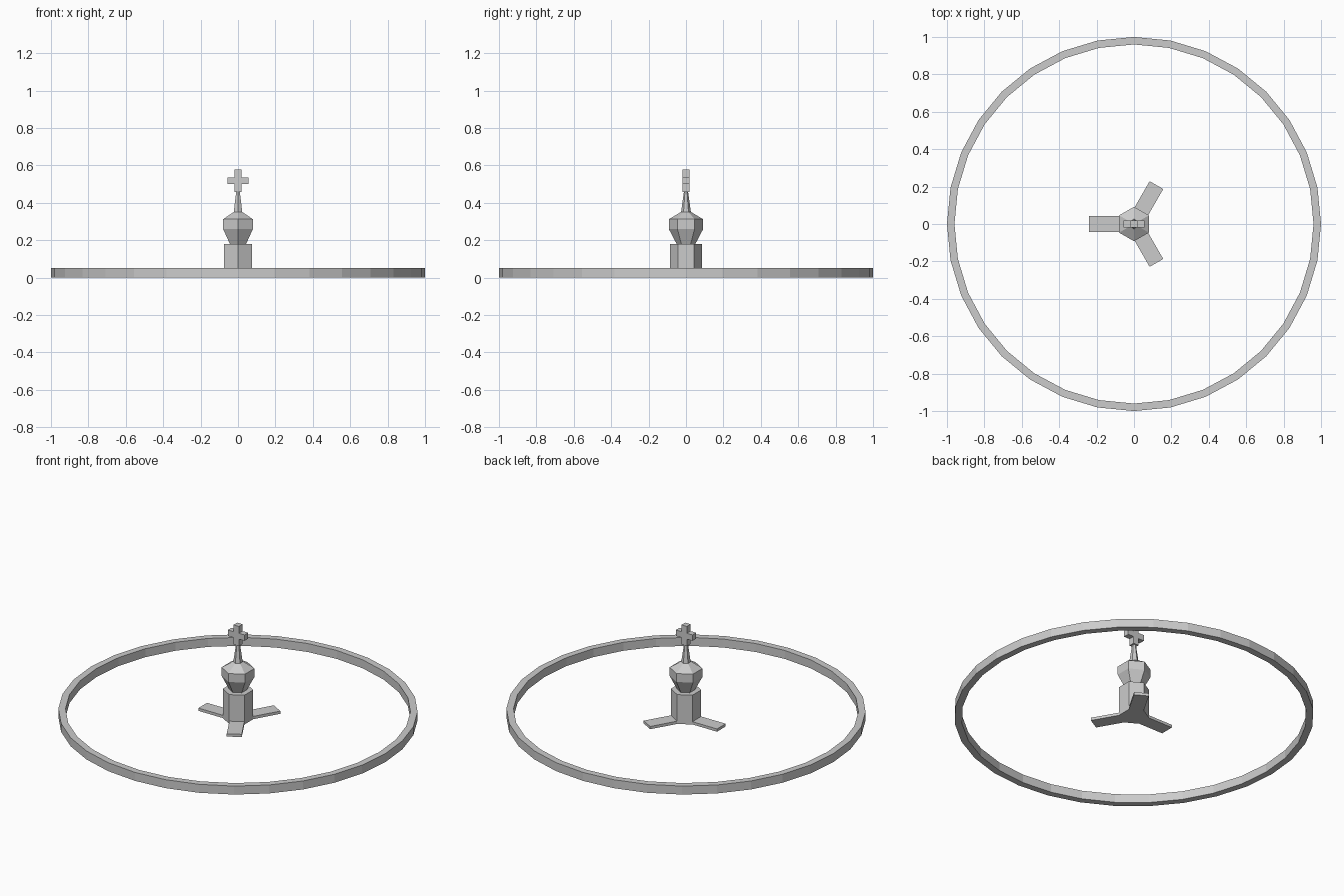
import bpy, bmesh, math
from mathutils import Matrix

if "Cube" in bpy.data.objects:
    bpy.data.objects.remove(bpy.data.objects["Cube"])


def finish(bm, name):
    bmesh.ops.recalc_face_normals(bm, faces=bm.faces)
    mesh = bpy.data.meshes.new(name)
    bm.to_mesh(mesh)
    bm.free()
    obj = bpy.data.objects.new(name, mesh)
    bpy.context.collection.objects.link(obj)
    return obj


def lathe(name, profile, sides, start=0.0, closed=False):
    """Loft rings of (radius, z); closed joins last ring to first, else caps."""
    bm = bmesh.new()
    rings = []
    for r, z in profile:
        angles = [start + 2 * math.pi * i / sides for i in range(sides)]
        rings.append([bm.verts.new((r * math.cos(a), r * math.sin(a), z)) for a in angles])
    pairs = list(zip(rings, rings[1:]))
    if closed:
        pairs.append((rings[-1], rings[0]))
    else:
        bm.faces.new(rings[0])
        bm.faces.new(rings[-1])
    for lo, hi in pairs:
        for i in range(sides):
            j = (i + 1) % sides
            bm.faces.new((lo[i], lo[j], hi[j], hi[i]))
    return finish(bm, name)


def prism(name, outline, matrix, depth):
    """Extrude a 2D outline by depth along the local z axis of matrix."""
    bm = bmesh.new()
    face = bm.faces.new([bm.verts.new((x, y, 0)) for x, y in outline])
    ext = bmesh.ops.extrude_face_region(bm, geom=[face])
    verts = [v for v in ext["geom"] if isinstance(v, bmesh.types.BMVert)]
    bmesh.ops.translate(bm, verts=verts, vec=(0, 0, depth))
    bm.transform(matrix)
    return finish(bm, name)


# Outer hoop
lathe("outer_ring", [(1, 0), (1, 0.052), (0.96, 0.052), (0.96, 0)], 32, closed=True)

# Hexagonal column, bulb and spire, corners facing front and back
HEX = math.radians(30)
lathe("column", [(0.085, 0), (0.085, 0.18)], 6, HEX)
lathe("bulb", [(0.05, 0.18), (0.092, 0.26), (0.092, 0.312), (0.028, 0.35)], 6, HEX)
lathe("spire", [(0.027, 0.345), (0.011, 0.46)], 6, HEX)

# Three flat feet
for i in range(3):
    prism(f"foot_{i + 1}", [(0.04, -0.042), (0.24, -0.042), (0.24, 0.042), (0.04, 0.042)],
          Matrix.Rotation(math.radians(60 + 120 * i), 4, 'Z'), 0.017)

# Cross finial
w, a, bot, lo, hi, top = 0.018, 0.057, 0.457, 0.5, 0.536, 0.578
right = [(w, bot), (w, lo), (a, lo), (a, hi), (w, hi), (w, top)]
outline = right + [(-x, z) for x, z in reversed(right)]
prism("cross_finial", outline,
      Matrix.Translation((0, 0.018, 0)) @ Matrix.Rotation(math.pi / 2, 4, 'X'), 0.036)
